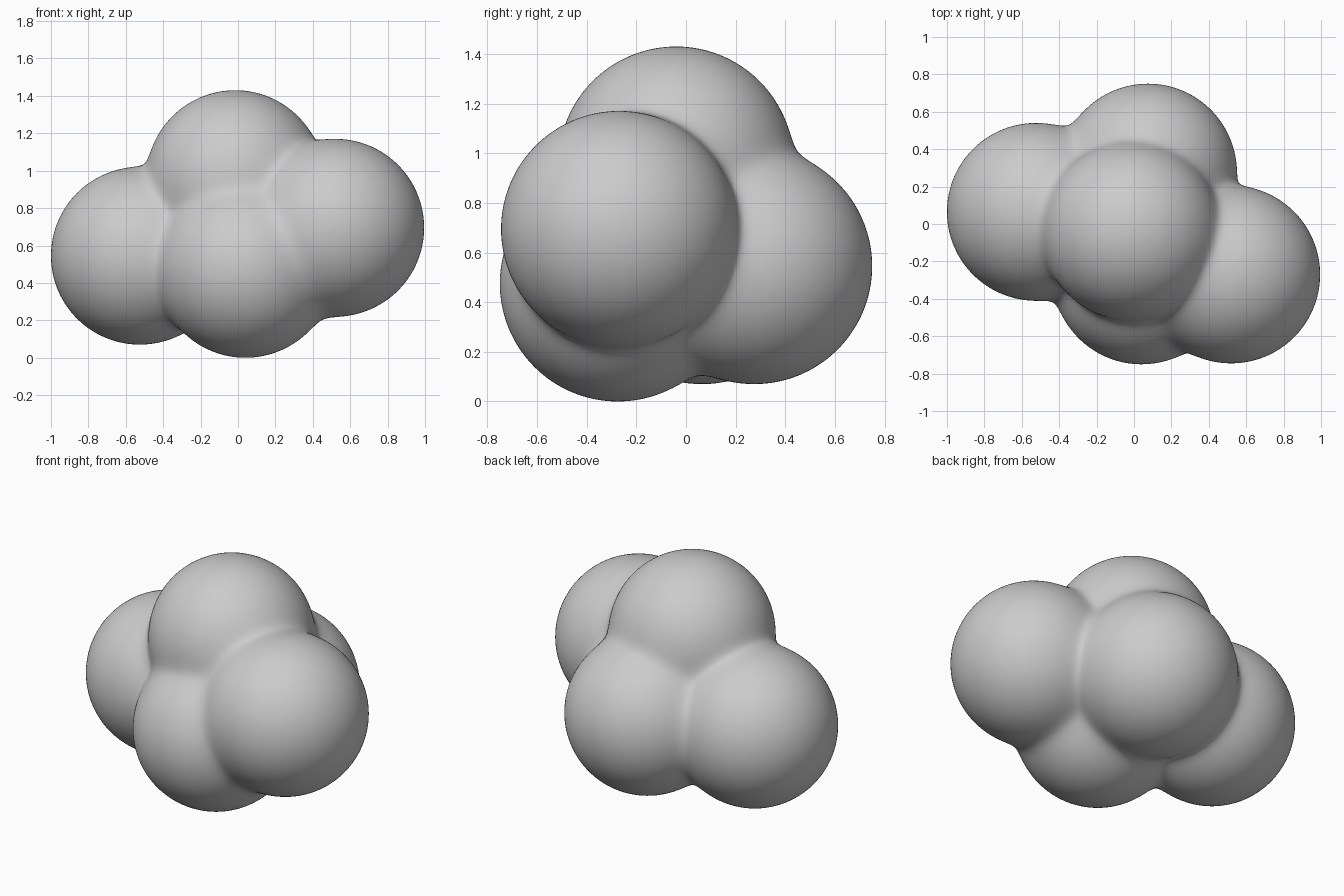
import bpy, bmesh, math
from mathutils import Vector, Matrix

if "Cube" in bpy.data.objects:
    bpy.data.objects.remove(bpy.data.objects["Cube"])

RADIUS = 0.475
BLEND = 0.03
CENTRES = [Vector(c) for c in (
    (-0.525, 0.065, 0.545),   # left puff
    (0.52, -0.27, 0.695),     # right puff
    (-0.015, -0.04, 0.955),   # top puff
    (0.04, -0.275, 0.475),    # front puff
    (0.075, 0.275, 0.545),    # back puff
)]

# Overlapping balls
bm = bmesh.new()
for c in CENTRES:
    bmesh.ops.create_icosphere(bm, subdivisions=5, radius=RADIUS,
                               matrix=Matrix.Translation(c))
mesh = bpy.data.meshes.new("cloud")
bm.to_mesh(mesh)
bm.free()
cloud = bpy.data.objects.new("cloud", mesh)
bpy.context.collection.objects.link(cloud)
bpy.context.view_layer.objects.active = cloud
cloud.select_set(True)

# Fuse into one skin
remesh = cloud.modifiers.new("fuse", 'REMESH')
remesh.mode = 'VOXEL'
remesh.voxel_size = 0.022
bpy.ops.object.modifier_apply(modifier=remesh.name)


def settle(p):
    """Move a point onto the softly blended union of the balls."""
    for _ in range(4):
        rays = [p - c for c in CENTRES]
        dists = [r.length - RADIUS for r in rays]
        near = min(dists)
        weights = [math.exp((near - d) / BLEND) for d in dists]
        total = sum(weights)
        dist = near - BLEND * math.log(total)
        grad = Vector()
        for r, w in zip(rays, weights):
            grad += r.normalized() * (w / total)
        p = p - grad * (dist / max(grad.length_squared, 0.1))
    return p


# Round the creases between the balls
smooth = cloud.modifiers.new("relax", 'SMOOTH')
smooth.iterations = 4
bpy.ops.object.modifier_apply(modifier=smooth.name)
for v in cloud.data.vertices:
    v.co = settle(v.co.copy())
bpy.ops.object.shade_smooth()
